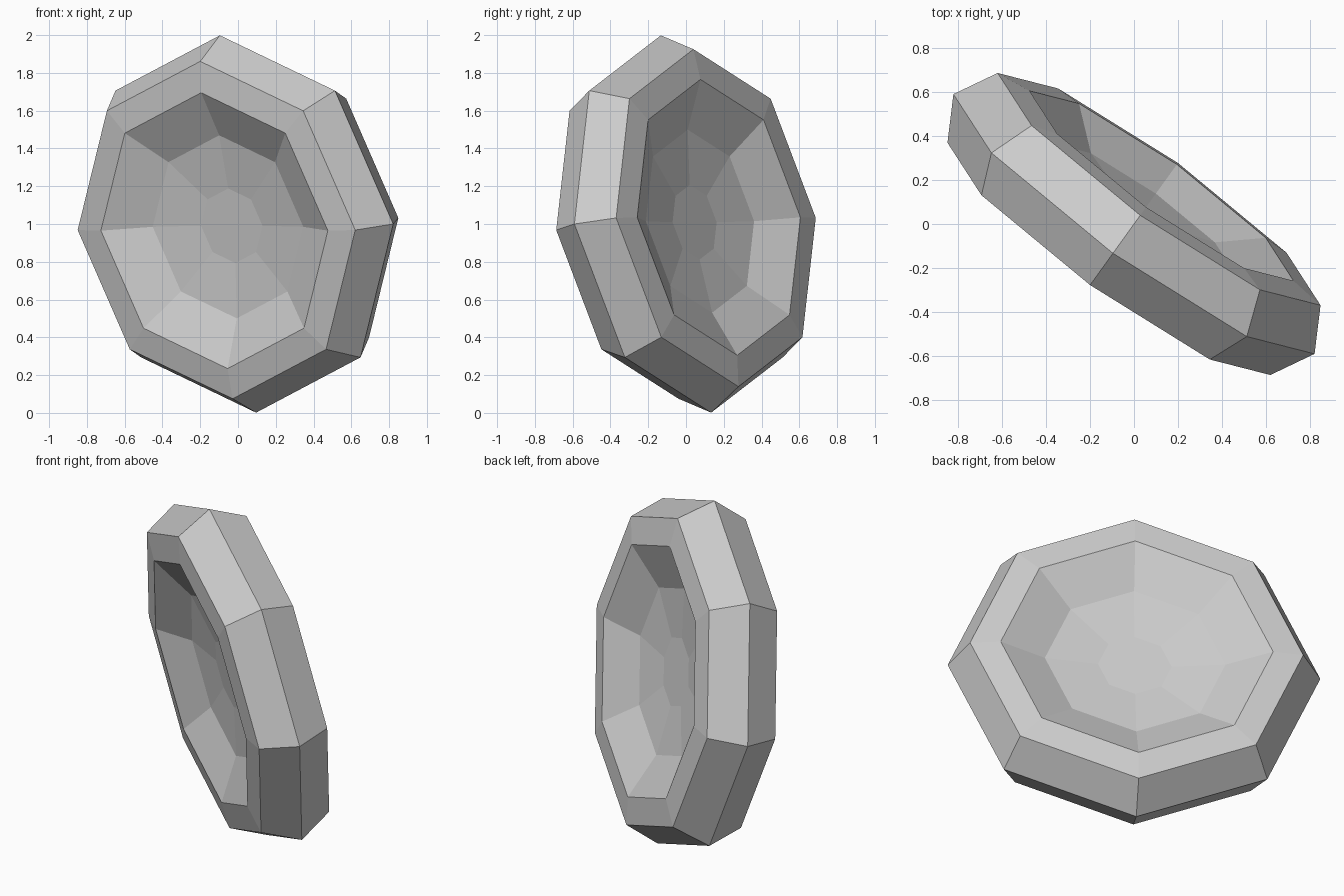
import bpy
import bmesh
from math import cos, sin, pi
from mathutils import Matrix, Vector

cube = bpy.data.objects.get("Cube")
if cube:
    bpy.data.objects.remove(cube, do_unlink=True)

SIDES = 8
# Half profile (radius, height) from the dimple out to the rim
HALF = [(0.20, 0.057), (0.491, 0.092), (0.74, 0.217), (0.905, 0.198)]
PROFILE = HALF + [(1.012, 0.0)] + [(r, -h) for r, h in reversed(HALF)]

grey = bpy.data.materials.new("light_grey")
grey.use_nodes = True
colour = (0.6, 0.6, 0.6, 1)
grey.diffuse_color = colour
grey.node_tree.nodes["Principled BSDF"].inputs["Base Color"].default_value = colour

# Biconcave disc: rings bridged from one dimple to the other
bm = bmesh.new()
rings = [[bm.verts.new((r * cos(2 * pi * i / SIDES), r * sin(2 * pi * i / SIDES), h))
          for i in range(SIDES)] for r, h in PROFILE]
for a, b in zip(rings, rings[1:]):
    for i in range(SIDES):
        j = (i + 1) % SIDES
        bm.faces.new((a[i], b[i], b[j], a[j]))

# Flat dimple floors
bm.faces.new(rings[0])
bm.faces.new(list(reversed(rings[-1])))
bmesh.ops.recalc_face_normals(bm, faces=bm.faces)

mesh = bpy.data.meshes.new("biconcave_disc")
bm.to_mesh(mesh)
bm.free()
mesh.materials.append(grey)
disc = bpy.data.objects.new("biconcave_disc", mesh)
bpy.context.collection.objects.link(disc)

# Tilt the disc so its axis points to the front right, slightly down
across = Vector((0.812, -0.584, 0)).normalized()
axis = Vector((-0.576, -0.80, -0.162))
axis = (axis - across * axis.dot(across)).normalized()
up = axis.cross(across)
turn = Matrix((across, up, axis)).transposed().to_4x4()
disc.matrix_world = Matrix.Translation((0, 0, 1)) @ turn
